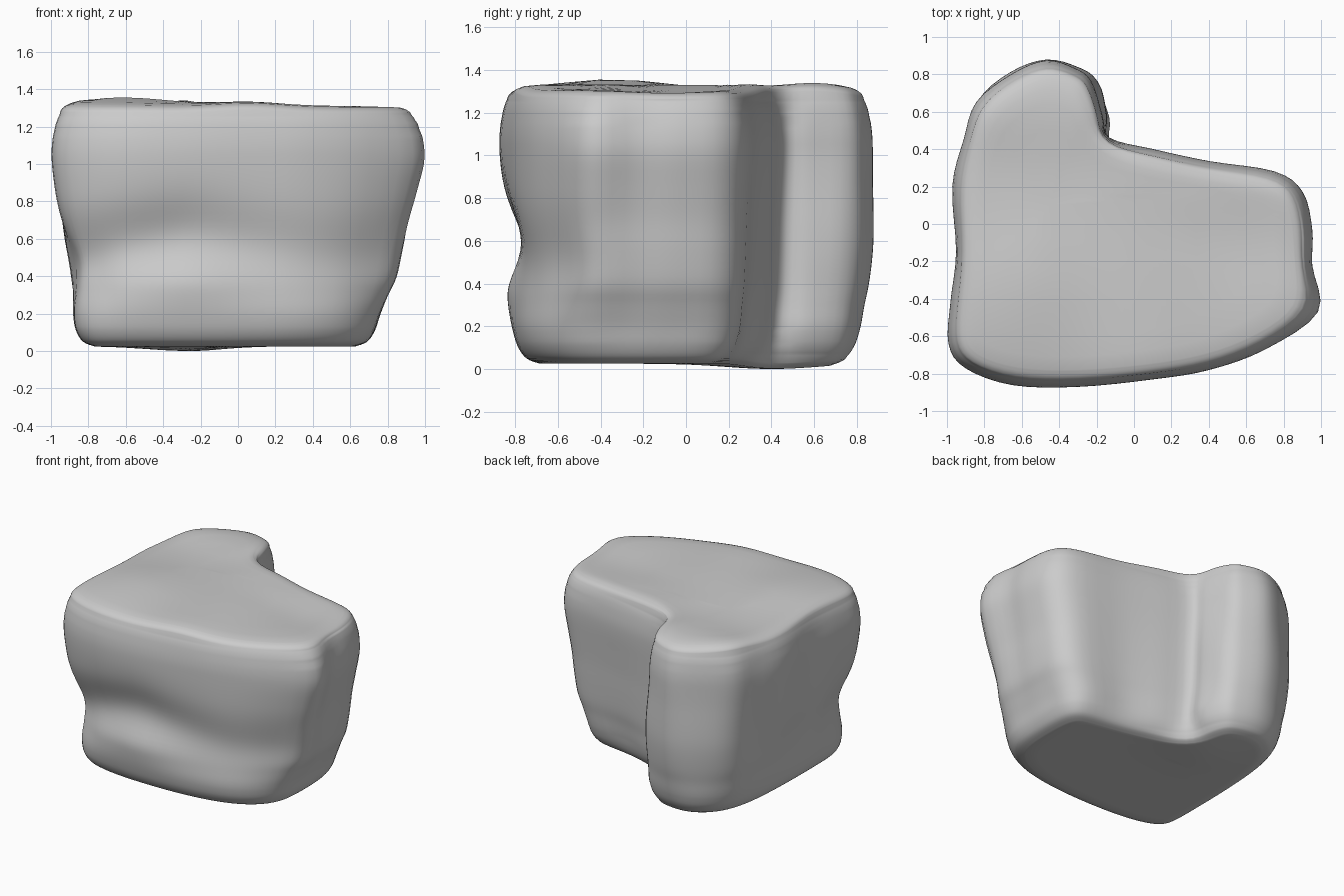
import bpy, bmesh
from math import exp
from mathutils import Vector

if "Cube" in bpy.data.objects:
    bpy.data.objects.remove(bpy.data.objects["Cube"])

# Plan outlines, counter-clockwise from the back: widest (upper) and foot (lower)
UPPER = [(-.47, .87), (-.65, .80), (-.84, .65), (-.91, .45), (-.97, .20), (-.95, -.15),
         (-.98, -.42), (-.99, -.64), (-.90, -.77), (-.65, -.86), (-.30, -.87), (.10, -.83),
         (.40, -.78), (.70, -.67), (.98, -.47), (.95, -.22), (.95, -.03), (.90, .17),
         (.75, .28), (.40, .335), (.10, .40), (-.13, .46), (-.17, .58), (-.23, .76), (-.32, .83)]
LOWER = [(-.47, .81), (-.64, .76), (-.78, .62), (-.85, .42), (-.88, .15), (-.89, -.15),
         (-.89, -.42), (-.88, -.62), (-.79, -.73), (-.58, -.79), (-.28, -.81), (.07, -.80),
         (.38, -.75), (.60, -.64), (.73, -.47), (.75, -.25), (.75, -.05), (.72, .14),
         (.60, .24), (.32, .27), (.08, .35), (-.12, .42), (-.13, .56), (-.20, .72), (-.30, .78)]
# Height, blend from lower to upper outline, inset
LEVELS = [(.025, 0, .12), (.05, 0, .06), (.11, 0, .02), (.2, .05, 0), (.3, .25, 0),
          (.4, .46, 0), (.55, .6, 0), (.7, .7, 0), (.85, .85, 0), (1, 1, 0), (1.1, 1, 0),
          (1.2, .95, .01), (1.26, .9, .025), (1.29, .9, .045), (1.305, .9, .08)]
CENTRE = Vector((-.45, .1))
SUB = 4


def spline(points, closed):
    """Catmull-Rom through a list of vectors."""
    n, out = len(points), []
    pick = (lambda i: points[i % n]) if closed else (lambda i: points[max(0, min(n - 1, i))])
    for i in range(n if closed else n - 1):
        a, b, c, d = (pick(i + k) for k in (-1, 0, 1, 2))
        for s in range(SUB):
            t = s / SUB
            out.append(.5 * (2 * b + (c - a) * t + (2 * a - 5 * b + 4 * c - d) * t * t
                             + (3 * b - a - 3 * c + d) * t ** 3))
    if not closed:
        out.append(points[-1])
    return out


def bump(v, centre, width):
    return exp(-((v - centre) / width) ** 2)


def ramp(v):
    return max(0, min(1, v))


upper = spline([Vector(p) for p in UPPER], True)
lower = spline([Vector(p) for p in LOWER], True)
levels = spline([Vector(p) for p in LEVELS], False)
N = len(upper)


def ring_at(z, blend, inset):
    base = [l.lerp(u, blend) for l, u in zip(lower, upper)]
    ring = []
    for i, p in enumerate(base):
        tan = (base[(i + 1) % N] - base[i - 1]).normalized()
        inward = Vector((-tan.y, tan.x))
        # hollows on the front and lower left, swelling at the back
        front = ramp((-p.y - .3) / .3)
        waist = .61 - .12 * ramp(abs(p.x + .25) / .7)
        dent = front * bump(z, waist, .2) * (.045 + .04 * bump(p.x, -.5, .5))
        dent -= front * .02 * bump(z, .36, .13) * bump(p.x, -.25, .3)
        dent += .035 * bump(z, .4, .2) * ramp((-p.x - .6) / .2) * ramp((.5 - p.y) / .4)
        swell = .03 * bump(z, .6, .3) * ramp((p.y - .5) / .2)
        ring.append(p + inward * (inset + dent - swell))
    # relax tight corners of strongly inset rings so they never fold
    for _ in range(round(inset * 100)):
        ring = [ring[i] * .5 + (ring[i - 1] + ring[(i + 1) % N]) * .25 for i in range(N)]
    return ring


def top_z(p):
    return (.045 * bump(p.x, -.6, .35) * bump(p.y, -.35, .35) + .025 * bump(p.y, .6, .2)
            + .02 * bump(p.x, .05, .25) - .025 * bump(p.x, .6, .3) * bump(p.y, -.1, .25))


def bottom_z(p):
    return -.025 * bump(p.x, -.27, .3) * bump(p.y, .4, .3)


# Boulder: lofted walls with gently uneven caps
bm = bmesh.new()
rings = []


def add_ring(points, z, relief=None):
    rings.append([bm.verts.new((p.x, p.y, z + (relief(p) if relief else 0))) for p in points])


first, last = ring_at(*levels[0]), ring_at(*levels[-1])
caps = (.2, .4, .6, .8, .92)
for k in caps:
    add_ring([CENTRE.lerp(p, k) for p in first], levels[0].x, bottom_z)
for lv in levels:
    relief = top_z if lv.x > 1.26 else bottom_z if lv.x < .06 else None
    add_ring(ring_at(*lv), lv.x, relief)
for k in reversed(caps):
    add_ring([CENTRE.lerp(p, k) for p in last], levels[-1].x + .006, top_z)

for a, b in zip(rings, rings[1:]):
    for i in range(N):
        j = (i + 1) % N
        bm.faces.new((a[i], a[j], b[j], b[i]))
for ring, z, relief in ((rings[0], levels[0].x, bottom_z), (rings[-1], levels[-1].x + .006, top_z)):
    hub = bm.verts.new((CENTRE.x, CENTRE.y, z + relief(CENTRE)))
    for i in range(N):
        bm.faces.new((ring[i], ring[(i + 1) % N], hub))
bmesh.ops.recalc_face_normals(bm, faces=bm.faces)

mesh = bpy.data.meshes.new("boulder")
bm.to_mesh(mesh)
bm.free()
mesh.shade_smooth()
boulder = bpy.data.objects.new("boulder", mesh)
bpy.context.collection.objects.link(boulder)
